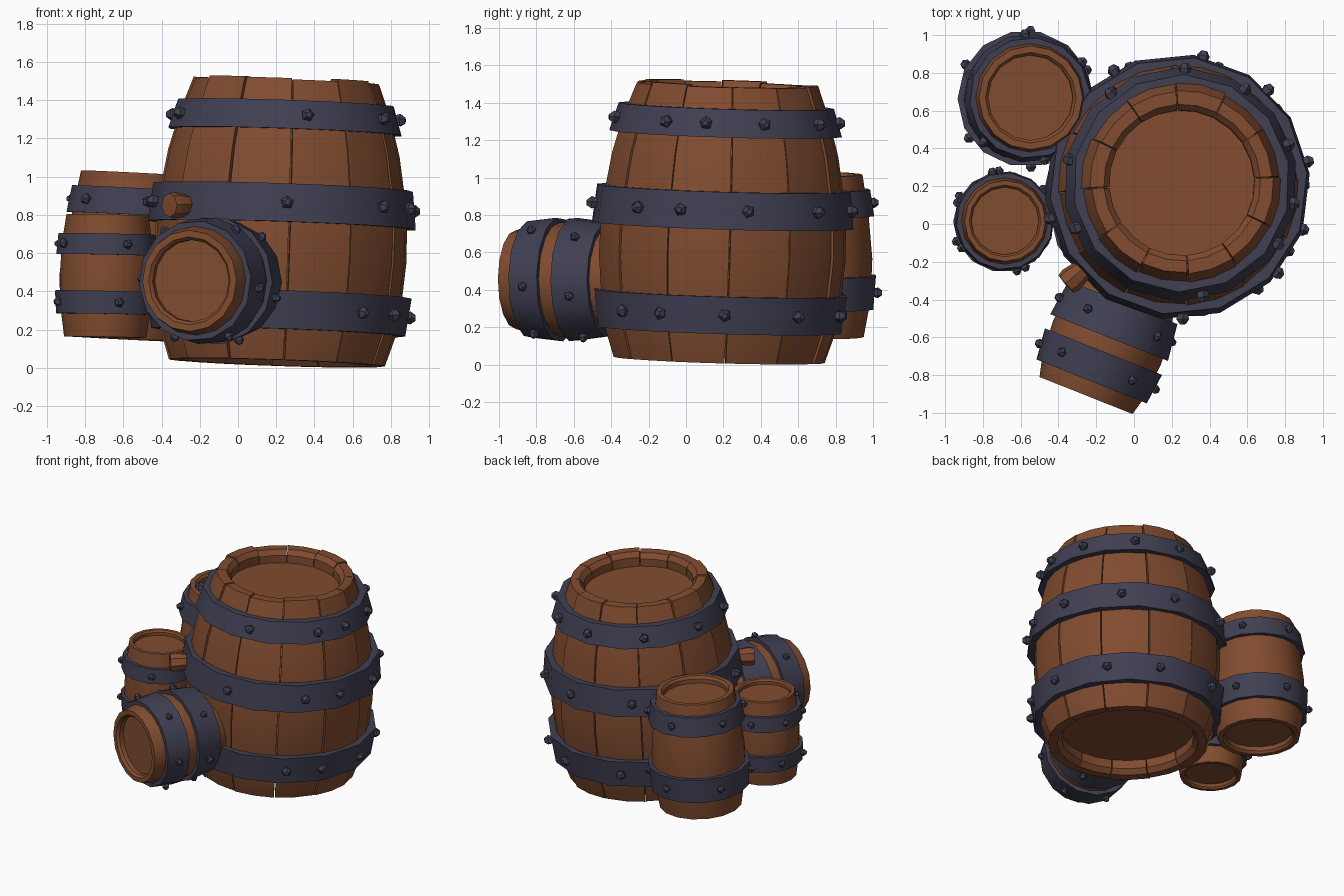
import bpy, bmesh, math, random
from mathutils import Vector, Matrix

random.seed(4)
if "Cube" in bpy.data.objects:
    bpy.data.objects.remove(bpy.data.objects["Cube"])


def material(name, rgb):
    m = bpy.data.materials.new(name)
    m.use_nodes = True
    m.diffuse_color = (*rgb, 1)
    m.node_tree.nodes["Principled BSDF"].inputs["Base Color"].default_value = (*rgb, 1)
    return m


WOOD = material("brown wood", (0.22, 0.072, 0.029))
IRON = material("dark iron", (0.052, 0.050, 0.085))


def finish(bm, name, mat, frame, angle=32):
    bmesh.ops.remove_doubles(bm, verts=bm.verts, dist=0.0001)
    bmesh.ops.recalc_face_normals(bm, faces=bm.faces)
    mesh = bpy.data.meshes.new(name)
    bm.to_mesh(mesh)
    bm.free()
    mesh.materials.append(mat)
    ob = bpy.data.objects.new(name, mesh)
    bpy.context.collection.objects.link(ob)
    ob.matrix_world = frame
    bpy.ops.object.select_all(action="DESELECT")
    ob.select_set(True)
    bpy.context.view_layer.objects.active = ob
    bpy.ops.object.shade_smooth_by_angle(angle=math.radians(angle))
    return ob


def frame_along(base, axis):
    turn = Vector((0, 0, 1)).rotation_difference(Vector(axis))
    return Matrix.Translation(base) @ turn.to_matrix().to_4x4()


def lathe(bm, outline, steps, start=0.0, end=2 * math.pi, loop=True):
    """Sweep an (r, z) outline around z; partial sweeps get end caps."""
    full = end - start > 6.28
    rows = []
    for i in range(steps if full else steps + 1):
        a = start + (end - start) * i / steps
        rows.append([bm.verts.new((r * math.cos(a), r * math.sin(a), z)) for r, z in outline])
    n = len(outline)
    for i in range(steps):
        p, q = rows[i], rows[(i + 1) % len(rows)]
        for j in range(n if loop else n - 1):
            k = (j + 1) % n
            bm.faces.new((p[j], q[j], q[k], p[k]))
    if not full:
        bm.faces.new(rows[0])
        bm.faces.new(rows[-1])


def radius_at(profile, z):
    for (z0, r0), (z1, r1) in zip(profile, profile[1:]):
        if z <= z1:
            return r0 + (r1 - r0) * (z - z0) / (z1 - z0)
    return profile[-1][1]


def wall_outline(profile, wall, dr=0.0, dz=0.0):
    """Cross-section of the barrel wall with rounded inner rims."""
    bottom, top = profile[0], profile[-1]
    h = top[0] + dz
    lip, deep = wall * 0.35, wall * 1.4
    outer = [(r + dr, z) for z, r in profile[:-1]] + [(top[1] + dr, h)]
    inner = [(top[1] - wall * 0.7, h), (top[1] - wall, h - lip), (top[1] - wall, h - deep),
             (bottom[1] - wall, deep), (bottom[1] - wall, lip), (bottom[1] - wall * 0.7, 0)]
    return outer + inner


def barrel(name, base, axis, profile, wall, hoops, thick, studs, stud_size, staves=0, sides=14):
    frame = frame_along(base, axis)
    # wooden wall, either separate staves or one turned shell
    bm = bmesh.new()
    if staves:
        width = 2 * math.pi / staves
        for i in range(staves):
            a = (i + 0.12) * width
            gap = random.uniform(0.008, 0.016)
            dr, dz = random.uniform(-0.009, 0.006), random.uniform(-0.012, 0.004)
            lathe(bm, wall_outline(profile, wall, dr, dz), 2, a + gap / 2, a + width - gap / 2)
    else:
        lathe(bm, wall_outline(profile, wall), 16)
    finish(bm, name + "_staves", WOOD, frame)
    # lids and lining
    inset = wall * 1.0
    height = profile[-1][0]
    levels = [inset + (height - 2 * inset) * i / 4 for i in range(5)]
    side = [(radius_at(profile, z) - wall * 0.5, z) for z in levels]
    bm = bmesh.new()
    lathe(bm, [(0, levels[0])] + side + [(0, levels[-1])], 16, loop=False)
    finish(bm, name + "_lids", WOOD, frame)
    # hoops and their rivets
    for n, (z0, z1) in enumerate(hoops):
        r0, r1 = radius_at(profile, z0), radius_at(profile, z1)
        bm = bmesh.new()
        lathe(bm, [(r0 - wall * 0.3, z0), (r0 + thick, z0),
                   (r1 + thick, z1), (r1 - wall * 0.3, z1)], sides, start=0.1 * n, end=2 * math.pi + 0.1 * n)
        finish(bm, f"{name}_hoop_{n + 1}", IRON, frame)
        bm = bmesh.new()
        for k, deg in enumerate(studs):
            a = math.radians(deg + 9 * n)
            out = Vector((math.cos(a), math.sin(a), 0))
            spot = out * ((r0 + r1) / 2 + thick * 0.9) + Vector((0, 0, (z0 + z1) / 2))
            spin = Matrix.Rotation(k * 0.7, 4, "Z")
            for flat, shift, ra, rb in ((0.9, 0.0, 0.75, 1), (0.75, 0.8, 1, 0.45)):
                bmesh.ops.create_cone(
                    bm, cap_ends=True, segments=5, depth=stud_size * flat,
                    radius1=stud_size * ra, radius2=stud_size * rb,
                    matrix=frame_along(spot + out * stud_size * shift, out) @ spin)
        finish(bm, f"{name}_rivets_{n + 1}", IRON, frame, 20)


# large standing barrel
barrel("large_barrel", (0.205, 0.175, 0.026), (0.034, 0.03, 1),
       [(0, 0.565), (0.2, 0.63), (0.55, 0.66), (0.8, 0.655), (1.1, 0.605), (1.3, 0.55), (1.48, 0.485)],
       0.10, [(0.16, 0.36), (0.72, 0.92), (1.21, 1.36)], 0.048,
       [-97, -50, -28, 2, 38, 70, 110, 150, 185], 0.036, staves=12)

# medium barrel at the back
barrel("medium_barrel", (-0.59, 0.66, 0.15), (0.05, 0.01, 1),
       [(0, 0.29), (0.2, 0.325), (0.42, 0.332), (0.65, 0.31), (0.87, 0.275)],
       0.05, [(0.15, 0.33), (0.65, 0.79)], 0.032,
       [-85, 25, 85, 150, 215], 0.03)

# small barrel at the side
barrel("small_barrel", (-0.695, 0.01, 0.16), (0.02, 0.01, 1),
       [(0, 0.215), (0.16, 0.238), (0.34, 0.243), (0.5, 0.235), (0.64, 0.215)],
       0.036, [(0.12, 0.24), (0.43, 0.54)], 0.027,
       [-75, 30, 95, 150, 203], 0.027)

# barrel lying on its side in front
barrel("lying_barrel", (-0.254, -0.908, 0.455), (0.37, 0.93, 0),
       [(0, 0.265), (0.12, 0.295), (0.3, 0.308), (0.46, 0.295), (0.6, 0.265)],
       0.05, [(0.08, 0.25), (0.33, 0.53)], 0.03,
       [-150, -75, -15, 40, 95, 160], 0.027)

# bung plugged into the large barrel
out = Vector((-0.75, -0.66, 0)).normalized()
bm = bmesh.new()
lathe(bm, [(0, 0), (0.055, 0), (0.07, 0.09), (0.062, 0.125), (0, 0.13)], 8, loop=False)
finish(bm, "bung", WOOD, frame_along(Vector((0.23, 0.2, 0.85)) + out * 0.66, out))
